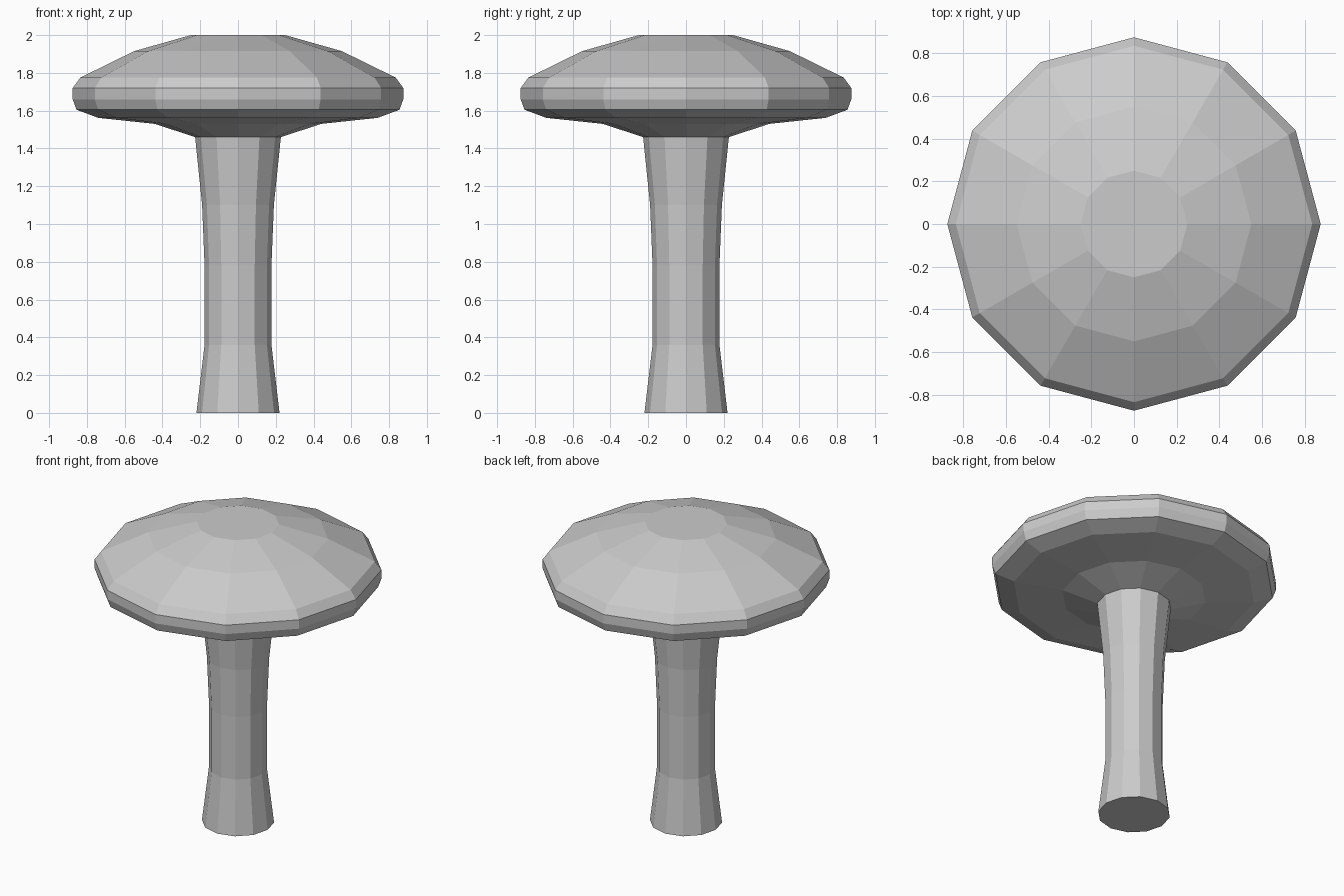
import bpy, bmesh
from math import cos, sin, tau

if "Cube" in bpy.data.objects:
    bpy.data.objects.remove(bpy.data.objects["Cube"])

SIDES = 12


def lathe(name, profile, close_bottom=False, close_top=False):
    """Faceted turned part from (radius, height) points, listed bottom to top."""
    bm = bmesh.new()
    rings = [[bm.verts.new((r * cos(tau * i / SIDES), r * sin(tau * i / SIDES), z))
              for i in range(SIDES)] for r, z in profile]
    for low, high in zip(rings, rings[1:]):
        for i in range(SIDES):
            j = (i + 1) % SIDES
            bm.faces.new((low[i], low[j], high[j], high[i]))
    if close_bottom:
        bm.faces.new(rings[0][::-1])
    if close_top:
        bm.faces.new(rings[-1])
    mesh = bpy.data.meshes.new(name)
    bm.to_mesh(mesh)
    bm.free()
    obj = bpy.data.objects.new(name, mesh)
    bpy.context.collection.objects.link(obj)
    return obj


# Stem, flared at both ends
lathe("stem", [(0.22, 0), (0.177, 0.36), (0.177, 0.78), (0.19, 1.10), (0.227, 1.46)],
      close_bottom=True)

# Cap: shallow underside, thin rim, low dome with a flat top
lathe("cap", [(0.227, 1.46), (0.44, 1.53), (0.74, 1.562), (0.855, 1.605),
              (0.875, 1.66), (0.875, 1.72), (0.835, 1.775), (0.55, 1.915), (0.25, 2.0)],
      close_top=True)
